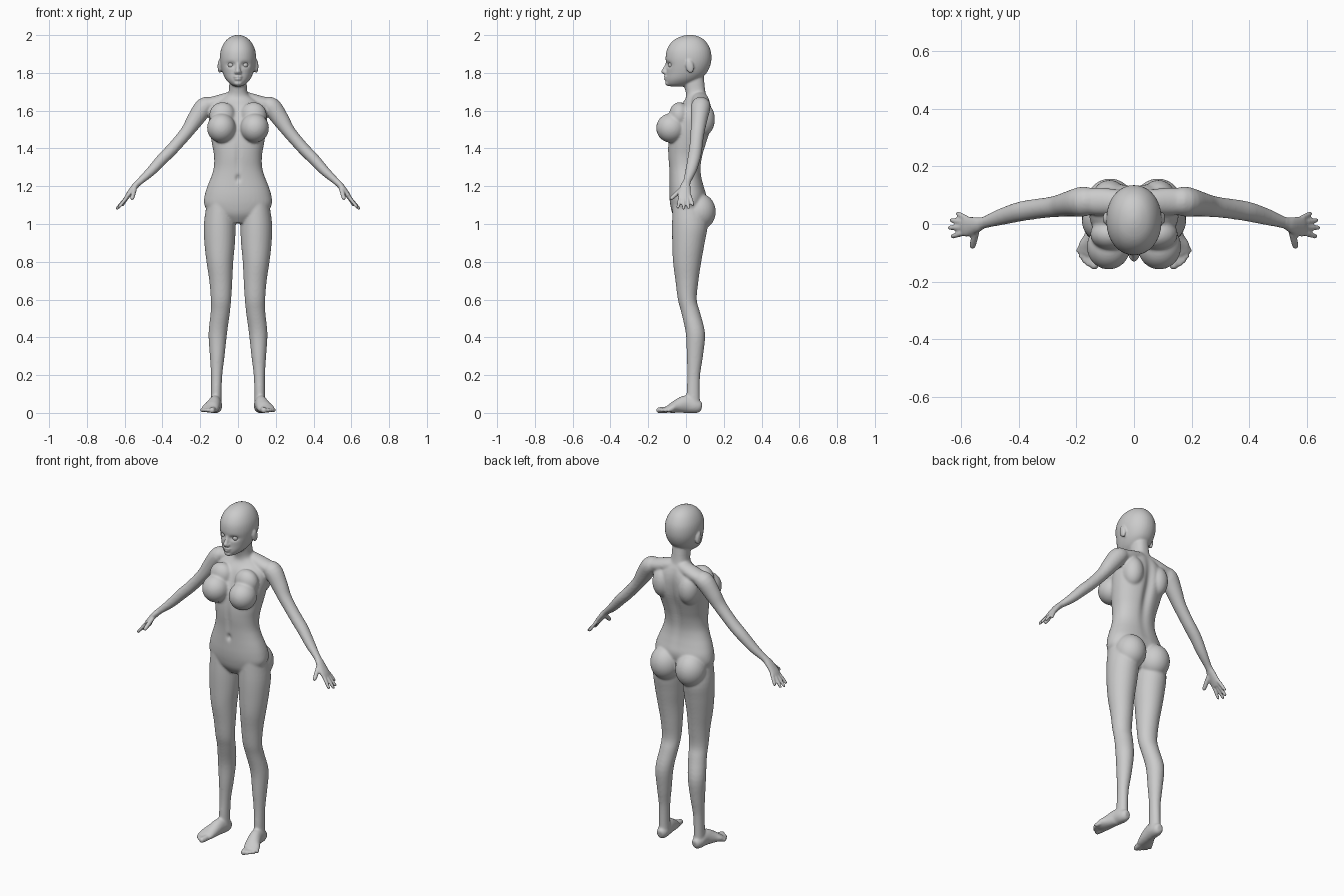
import bpy, bmesh, math
from mathutils import Vector, Matrix

bm = bmesh.new()
X, Y, Z = Vector((1, 0, 0)), Vector((0, 1, 0)), Vector((0, 0, 1))


def catmull(rows, steps=4):
    out = []
    for i in range(len(rows) - 1):
        p = [rows[max(0, min(len(rows) - 1, i + k))] for k in (-1, 0, 1, 2)]
        for s in range(steps):
            t = s / steps
            out.append([0.5 * (2 * b + (c - a) * t + (2 * a - 5 * b + 4 * c - d) * t * t
                               + (3 * b - a - 3 * c + d) * t ** 3) for a, b, c, d in zip(*p)])
    return out + [list(rows[-1])]


def loft(rows, ref=Y, normal=None, power=2.0, sides=(1,), n=28):
    """Tube through rows of (x, y, z, radius along ref, radius across)."""
    rows = catmull(rows)
    for sx in sides:
        rings = []
        for i, (x, y, z, ra, rb) in enumerate(rows):
            lo, hi = rows[max(i - 1, 0)], rows[min(i + 1, len(rows) - 1)]
            t = normal or (Vector(hi[:3]) - Vector(lo[:3])).normalized()
            a = (ref - t * ref.dot(t)).normalized()
            b = t.cross(a)
            ring = []
            for k in range(n):
                ang = 2 * math.pi * k / n
                c, s = math.cos(ang), math.sin(ang)
                c = math.copysign(abs(c) ** (2 / power), c)
                s = math.copysign(abs(s) ** (2 / power), s)
                p = Vector((x, y, z)) + a * (ra * c) + b * (rb * s)
                ring.append(bm.verts.new((p.x * sx, p.y, p.z)))
            rings.append(ring)
        for r0, r1 in zip(rings, rings[1:]):
            for k in range(n):
                bm.faces.new((r0[k], r0[(k + 1) % n], r1[(k + 1) % n], r1[k]))
        bm.faces.new(rings[0])
        bm.faces.new(rings[-1])


def stack(rows, power=2.0):
    """Horizontal sections given as (z, half width, front y, back y)."""
    loft([(0, (f + b) / 2, z, (b - f) / 2, w) for z, w, f, b in rows], Y, Z, power, n=40)


def blob(c, r, sides=(1, -1), tilt=0):
    for sx in sides:
        m = Matrix.Translation((c[0] * sx, c[1], c[2])) @ Matrix.Rotation(tilt, 4, 'X')
        bmesh.ops.create_uvsphere(bm, u_segments=28, v_segments=18, radius=1,
                                  matrix=m @ Matrix.Diagonal((*r, 1)))


def digit(base, tip, r, ref=Y):
    a, b = Vector(base), Vector(tip)
    loft([(*a.lerp(b, t), r * k, r * k) for t, k in
          ((0, 1), (.45, 1), (.85, .9), (.96, .65), (1, .25))], ref, sides=(1, -1), n=12)


BOTH = (1, -1)
# Torso and neck
stack([(1.005, .05, -.04, .05), (1.05, .14, -.07, .08), (1.10, .178, -.083, .10),
       (1.15, .177, -.088, .108), (1.20, .162, -.088, .095), (1.25, .142, -.088, .083),
       (1.30, .128, -.09, .08), (1.36, .127, -.095, .09), (1.42, .137, -.095, .108),
       (1.50, .15, -.085, .133), (1.57, .155, -.063, .14), (1.62, .14, -.038, .136),
       (1.66, .09, -.005, .123), (1.69, .053, .0, .108), (1.75, .046, -.012, .098),
       (1.82, .045, 0, .09)], 2.2)
# Shoulder slope, shoulder blades, breasts, buttocks
loft([(0, .07, 1.672, .04, .035), (.06, .075, 1.658, .045, .037), (.12, .078, 1.642, .048, .036),
      (.17, .078, 1.63, .045, .036)], sides=BOTH)
blob((.085, .09, 1.555), (.06, .063, .09))
blob((.088, -.079, 1.508), (.076, .079, .078))
blob((.082, -.035, 1.575), (.07, .055, .07))
blob((.083, .068, 1.065), (.086, .09, .098))

# Legs
loft([(.095, .01, 1.11, .08, .07), (.097, .02, 1.0, .094, .084), (.097, .013, .9, .086, .081),
      (.096, .006, .8, .075, .071), (.091, .005, .7, .061, .061), (.090, .007, .6, .05, .054),
      (.094, .025, .53, .05, .051), (.107, .05, .42, .051, .049), (.11, .047, .3, .043, .039),
      (.113, .041, .2, .034, .03), (.115, .038, .1, .035, .028), (.115, .04, .03, .035, .03)],
     normal=Z, sides=BOTH)
# Feet and toes
loft([(.114, .083, .03, .015, .018), (.115, .072, .032, .026, .03), (.117, .045, .036, .033, .038),
      (.122, 0, .046, .034, .047), (.135, -.05, .034, .04, .035), (.15, -.085, .022, .045, .022),
      (.158, -.108, .017, .036, .014)], ref=X, sides=BOTH)
for i, (bx, by, tx, ty, r) in enumerate([(.128, -.085, .14, -.157, .017), (.145, -.09, .16, -.147, .012),
                                         (.158, -.088, .175, -.135, .011), (.17, -.083, .187, -.119, .011),
                                         (.178, -.072, .195, -.1, .011)]):
    digit((bx, by, .018), (tx, ty, .013), r, X)

# Arms and palms
loft([(.13, .08, 1.63, .04, .035), (.175, .078, 1.622, .052, .05), (.225, .07, 1.555, .044, .045),
      (.265, .062, 1.495, .038, .036), (.31, .056, 1.44, .035, .033), (.355, .05, 1.39, .035, .032),
      (.40, .042, 1.345, .034, .031), (.46, .025, 1.28, .029, .026), (.52, .005, 1.225, .021, .018),
      (.545, -.003, 1.20, .027, .017), (.578, -.009, 1.157, .035, .014), (.592, -.01, 1.137, .032, .011)],
     sides=BOTH)
# Fingers and thumb
for by, tx, ty, tz in [(.018, .615, .038, 1.095), (.003, .638, .014, 1.08),
                       (-.012, .645, -.013, 1.077), (-.028, .635, -.044, 1.083)]:
    digit((.578, by, 1.155), (tx, ty, tz), .0095)
digit((.545, -.012, 1.195), (.562, -.084, 1.13), .0125, X)

# Head
stack([(2.001, .008, .01, .03), (1.995, .03, -.02, .06), (1.98, .055, -.055, .09),
       (1.955, .076, -.083, .113), (1.92, .091, -.102, .13), (1.88, .096, -.108, .135),
       (1.84, .092, -.105, .129), (1.80, .081, -.104, .11), (1.77, .067, -.106, .08),
       (1.75, .051, -.104, .05), (1.735, .033, -.097, .02), (1.728, .015, -.085, 0)], 2.1)
# Nose, lips, chin, ears
loft([(0, -.098, 1.86, .008, .008), (0, -.108, 1.83, .011, .010), (0, -.118, 1.808, .014, .013),
      (0, -.112, 1.795, .010, .012)], normal=Z)
blob((.011, -.108, 1.803), (.009, .013, .009))
blob((0, -.104, 1.779), (.024, .014, .008), (1,))
blob((0, -.103, 1.768), (.02, .014, .008), (1,))
blob((0, -.092, 1.745), (.022, .018, .016), (1,))
blob((.097, .02, 1.835), (.011, .021, .037), tilt=.2)

# Fuse all parts into one skin
bmesh.ops.recalc_face_normals(bm, faces=bm.faces)
raw = bpy.data.meshes.new("body_parts")
bm.to_mesh(raw)
bm.free()
tmp = bpy.data.objects.new("body_parts", raw)
bpy.context.collection.objects.link(tmp)
rem = tmp.modifiers.new("fuse", 'REMESH')
rem.mode = 'VOXEL'
rem.voxel_size = .0055
dg = bpy.context.evaluated_depsgraph_get()
mesh = bpy.data.meshes.new_from_object(tmp.evaluated_get(dg))
bpy.data.objects.remove(tmp)
body = bpy.data.objects.new("body", mesh)
bpy.context.collection.objects.link(body)

# Carve eye sockets, mouth line, navel, belly line, spine groove; flatten soles
dents = [((s * .038, -.1, 1.843), (.022, .05, .013), .014) for s in BOTH]
dents += [((0, -.115, 1.7735), (.024, .02, .003), .004), ((0, -.09, 1.24), (.009, .04, .015), .018),
          ((0, -.095, 1.35), (.012, .04, .08), .007), ((0, -.06, 1.58), (.02, .04, .08), .006),
          ((0, .13, 1.45), (.025, .07, .19), -.02)]
dents = [(Vector(c), r, d) for c, r, d in dents]
group = body.vertex_groups.new(name="soft")
buckets = {.15: [], .3: [], 1.0: []}
for v in mesh.vertices:
    p = v.co.copy()
    for c, r, d in dents:
        q = sum(((p[k] - c[k]) / r[k]) ** 2 for k in range(3))
        if q < 9:
            v.co.y += d * math.exp(-q)
    v.co.z = max(v.co.z, 0)
    fine = p.z > 1.74 or abs(p.x) > .53
    buckets[.15 if fine else .3 if p.z < .06 else 1.0].append(v.index)
for w, ids in buckets.items():
    group.add(ids, w, 'REPLACE')
sm = body.modifiers.new("soften", 'SMOOTH')
sm.factor, sm.iterations, sm.vertex_group = .5, 12, "soft"
mesh.shade_smooth()

# Eyeballs
for s, side in ((1, "left"), (-1, "right")):
    eb = bmesh.new()
    bmesh.ops.create_uvsphere(eb, u_segments=20, v_segments=12, radius=.0165)
    em = bpy.data.meshes.new(side + "_eye")
    eb.to_mesh(em)
    eb.free()
    em.shade_smooth()
    eye = bpy.data.objects.new(side + "_eye", em)
    eye.location = (s * .037, -.077, 1.842)
    bpy.context.collection.objects.link(eye)
